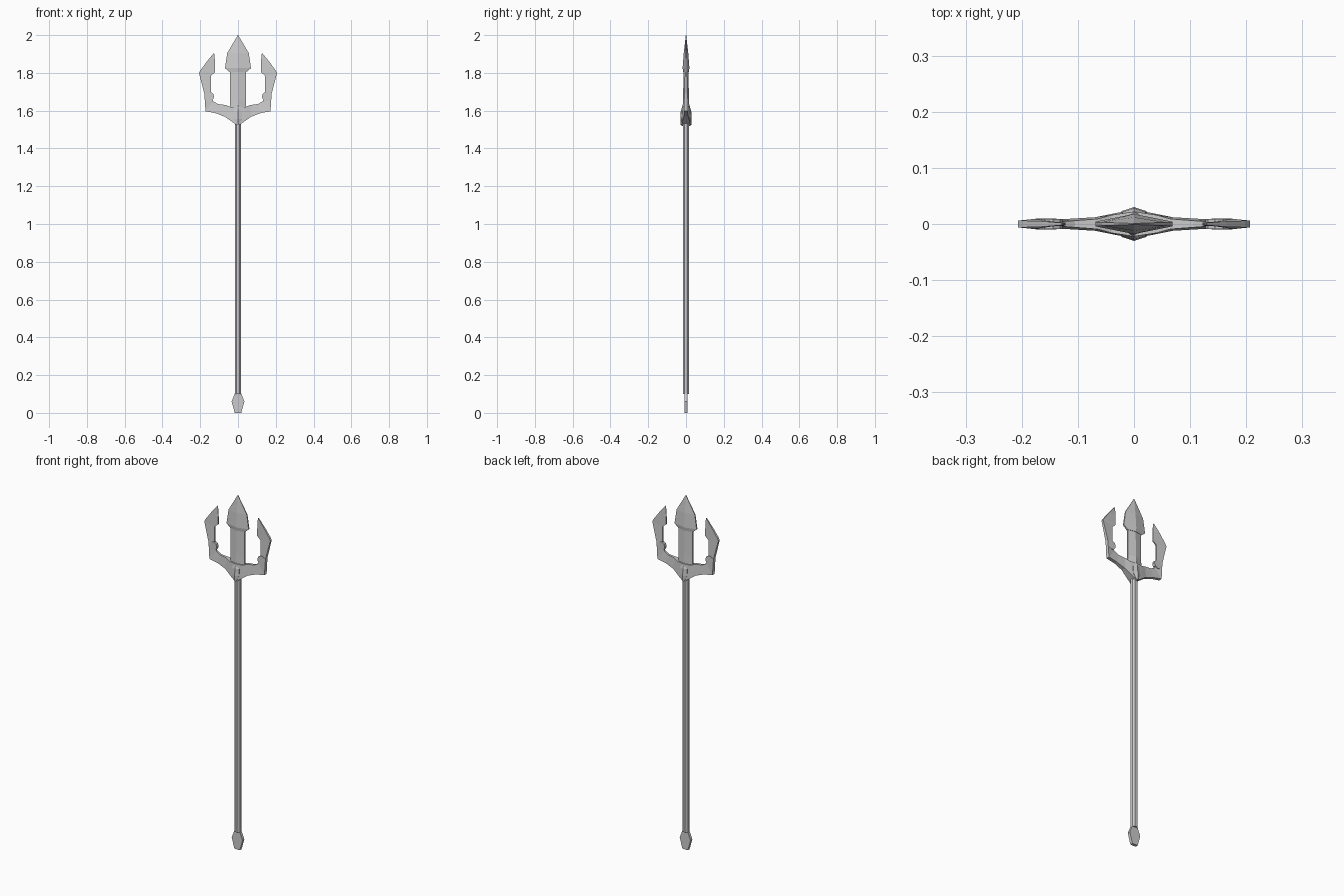
import bpy, math

if "Cube" in bpy.data.objects:
    bpy.data.objects.remove(bpy.data.objects["Cube"])


def loft(name, rings, cap_start=True):
    """Skin a series of equal-length rings into a flat-shaded mesh."""
    n = len(rings[0])
    verts = [v for ring in rings for v in ring]
    faces = []
    for i in range(len(rings) - 1):
        for j in range(n):
            k = (j + 1) % n
            faces.append((i * n + j, i * n + k, (i + 1) * n + k, (i + 1) * n + j))
    if cap_start:
        faces.append(tuple(reversed(range(n))))
    faces.append(tuple(range((len(rings) - 1) * n, len(rings) * n)))
    mesh = bpy.data.meshes.new(name)
    mesh.from_pydata(verts, [], faces)
    mesh.validate()
    obj = bpy.data.objects.new(name, mesh)
    bpy.context.collection.objects.link(obj)
    bpy.ops.object.select_all(action='DESELECT')
    obj.select_set(True)
    bpy.context.view_layer.objects.active = obj
    bpy.ops.object.mode_set(mode='EDIT')
    bpy.ops.mesh.select_all(action='SELECT')
    bpy.ops.mesh.normals_make_consistent(inside=False)
    bpy.ops.object.mode_set(mode='OBJECT')
    return obj


def ridged(name, rows):
    """Upright blade; each row is z, half width, edge half depth, ridge half depth."""
    return loft(name, [[(-w, -e, z), (0, -r, z), (w, -e, z),
                        (w, e, z), (0, r, z), (-w, e, z)] for z, w, e, r in rows])


def mirror_x(obj):
    mod = obj.modifiers.new("mirror", 'MIRROR')
    mod.use_axis[0] = True
    mod.merge_threshold = 0.0005


# Octagonal shaft
bpy.ops.mesh.primitive_cylinder_add(vertices=8, radius=0.0185, depth=1.45,
                                    location=(0, 0, 0.825),
                                    rotation=(0, 0, math.pi / 8))
bpy.context.object.name = "shaft"

# Flat pommel at the foot
ridged("pommel", [(0, 0.017, 0.008, 0.008), (0.06, 0.034, 0.008, 0.008),
                  (0.105, 0.016, 0.008, 0.008)])

# Central stem and spear point
ridged("centre_stem", [(1.57, 0.043, 0.006, 0.02), (1.66, 0.043, 0.005, 0.016),
                       (1.83, 0.043, 0.004, 0.012)])
ridged("centre_blade", [(1.805, 0.045, 0.005, 0.015), (1.825, 0.069, 0.004, 0.018),
                        (1.905, 0.057, 0.003, 0.012), (2.0, 0.001, 0.001, 0.001)])

# Collar where the arms meet the shaft
ridged("collar", [(1.525, 0.005, 0.025, 0.03), (1.555, 0.022, 0.023, 0.03),
                  (1.595, 0.022, 0.021, 0.028), (1.63, 0.004, 0.014, 0.018)])

# Side arm and hooked prong: outer x, z, depth, then inner x, z, depth
path = [(0, 1.52, 0.025, 0, 1.62, 0.022),
        (0.03, 1.54, 0.020, 0.04, 1.62, 0.016),
        (0.07, 1.568, 0.012, 0.065, 1.63, 0.009),
        (0.12, 1.587, 0.009, 0.105, 1.635, 0.006),
        (0.172, 1.597, 0.010, 0.132, 1.65, 0.004),
        (0.178, 1.69, 0.009, 0.143, 1.70, 0.004),
        (0.207, 1.80, 0.006, 0.143, 1.785, 0.004),
        (0.198, 1.815, 0.006, 0.122, 1.803, 0.003),
        (0.165, 1.86, 0.005, 0.122, 1.86, 0.002),
        (0.128, 1.905, 0.002, 0.125, 1.90, 0.001)]
arm = loft("side_prong", [[(a, -t, b), (c, -s, d), (c, s, d), (a, t, b)]
                          for a, b, t, c, d, s in path], cap_start=False)
mirror_x(arm)

# Small rounded knob on the inside of each prong
knob = loft("prong_knob", [[(0.152 + 0.025 * math.cos(i * math.pi / 5), y,
                             1.675 + 0.025 * math.sin(i * math.pi / 5))
                            for i in range(10)] for y in (-0.009, 0.009)])
mirror_x(knob)
